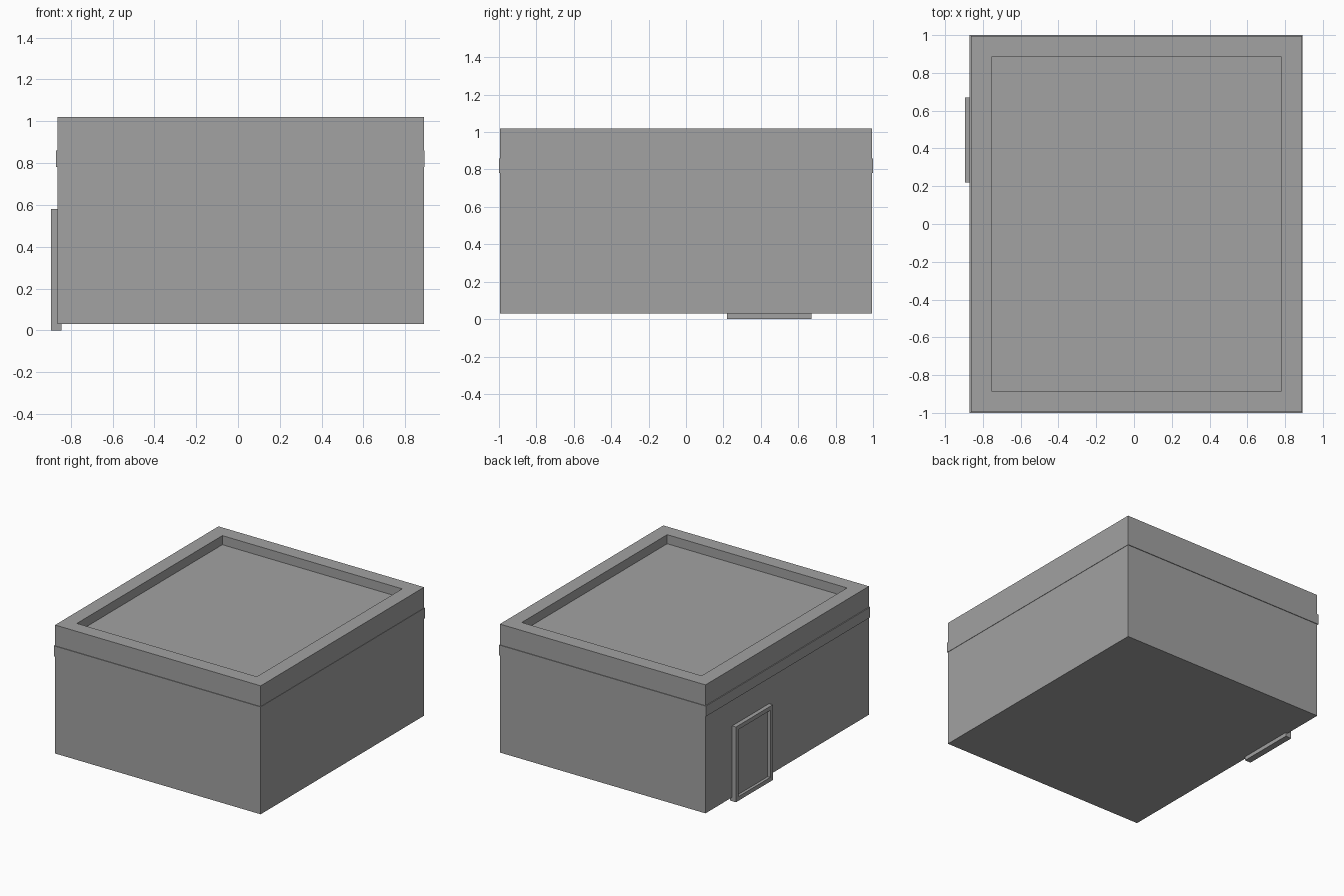
import bpy
import bmesh
from mathutils import Vector

cube = bpy.data.objects.get("Cube")
if cube:
    bpy.data.objects.remove(cube, do_unlink=True)

# One plain grey for the whole building
grey = bpy.data.materials.new("concrete grey")
grey.use_nodes = True
colour = (0.36, 0.36, 0.36, 1)
grey.diffuse_color = colour
grey.node_tree.nodes["Principled BSDF"].inputs["Base Color"].default_value = colour


def make_box(name, low, high, recess=None):
    """Box between two corners; recess = (face direction, border, depth)."""
    low, high = Vector(low), Vector(high)
    bm = bmesh.new()
    bmesh.ops.create_cube(bm, size=1)
    for v in bm.verts:
        v.co = (low + high) / 2 + v.co * (high - low)
    if recess:
        direction, border, depth = Vector(recess[0]), recess[1], recess[2]
        bm.normal_update()
        face = max(bm.faces, key=lambda f: f.normal.dot(direction))
        # A level inset makes the rim, a second one sinks straight down
        bmesh.ops.inset_region(bm, faces=[face], thickness=border)
        bmesh.ops.inset_region(bm, faces=[face], thickness=0, depth=0)
        bmesh.ops.translate(bm, verts=face.verts, vec=-direction * depth)
    bmesh.ops.recalc_face_normals(bm, faces=bm.faces)
    mesh = bpy.data.meshes.new(name)
    bm.to_mesh(mesh)
    bm.free()
    mesh.materials.append(grey)
    obj = bpy.data.objects.new(name, mesh)
    bpy.context.collection.objects.link(obj)
    return obj


# Main block with the sunken flat roof
make_box("building_body", (-0.863, -0.995, 0.03), (0.89, 0.995, 1.02),
         ((0, 0, 1), 0.155, 0.07))

# Thin raised band around the walls
make_box("wall_band", (-0.87, -1, 0.78), (0.893, 1, 0.86))

# Door slab on the right wall with a recessed panel
make_box("door", (-0.895, 0.22, 0), (-0.845, 0.67, 0.58),
         ((-1, 0, 0), 0.045, 0.022))
